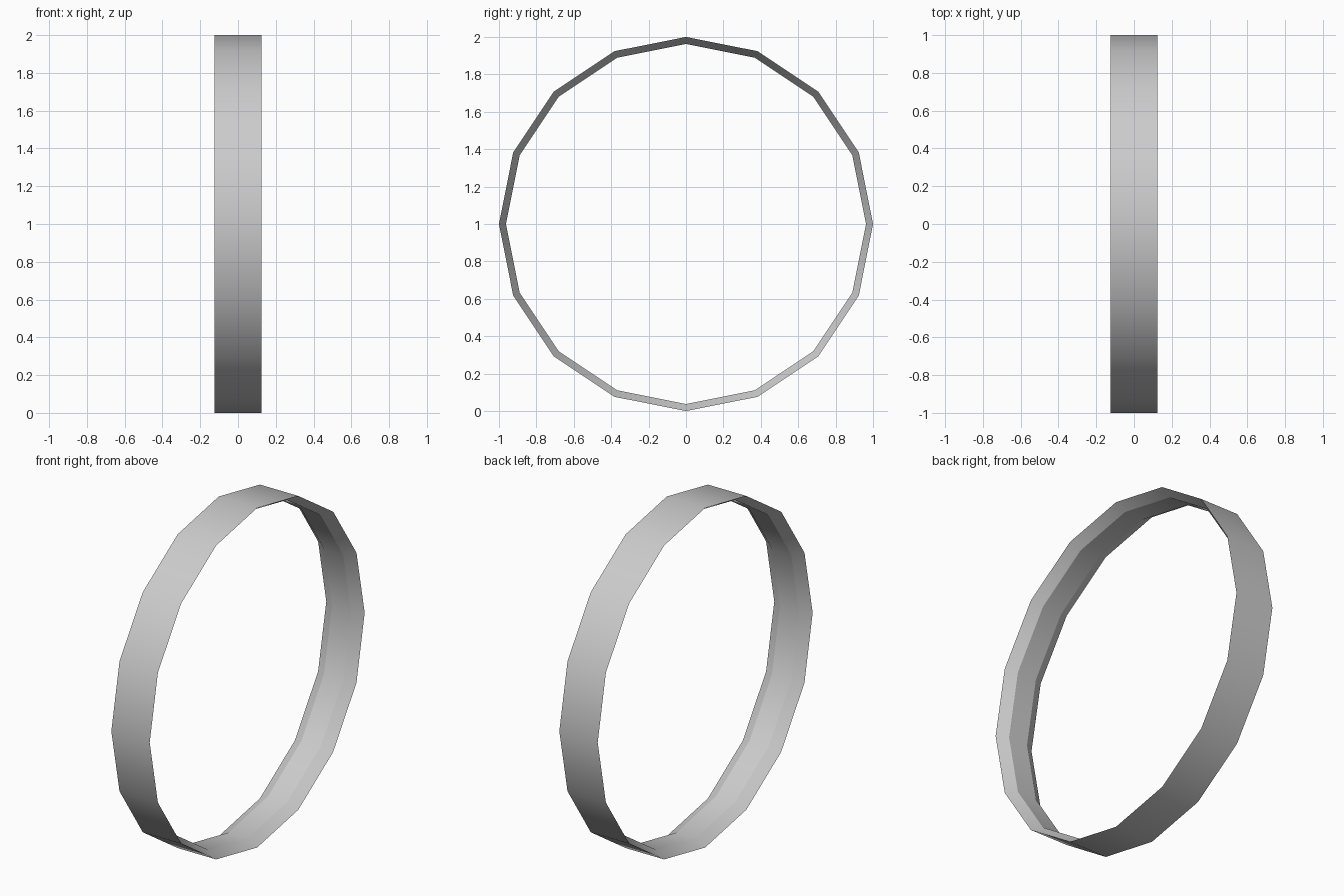
import bpy, bmesh, math

if "Cube" in bpy.data.objects:
    bpy.data.objects.remove(bpy.data.objects["Cube"])

SIDES = 16
# Closed cross-section (x, radius): flat outside, bevelled inner ridge
PROFILE = [(-0.125, 1.0), (0.125, 1.0), (0.0625, 0.9625), (-0.0625, 0.9625)]


def lathe_x(name, profile, sides, centre_z):
    """Sweep a closed profile around the x axis."""
    bm = bmesh.new()
    rings = []
    for i in range(sides):
        a = 2 * math.pi * i / sides
        rings.append([bm.verts.new((x, r * math.cos(a), centre_z + r * math.sin(a)))
                      for x, r in profile])
    n = len(profile)
    for i in range(sides):
        a, b = rings[i], rings[(i + 1) % sides]
        for j in range(n):
            k = (j + 1) % n
            bm.faces.new((a[j], a[k], b[k], b[j]))
    bmesh.ops.recalc_face_normals(bm, faces=bm.faces)
    # Smooth around the ring, sharp along the profile corners
    for f in bm.faces:
        f.smooth = True
    for e in bm.edges:
        e.smooth = e.calc_face_angle(0) < math.radians(25)
    mesh = bpy.data.meshes.new(name)
    bm.to_mesh(mesh)
    bm.free()
    obj = bpy.data.objects.new(name, mesh)
    bpy.context.collection.objects.link(obj)
    return obj


# Upright ring band
lathe_x("ring_band", PROFILE, SIDES, 1.0)
